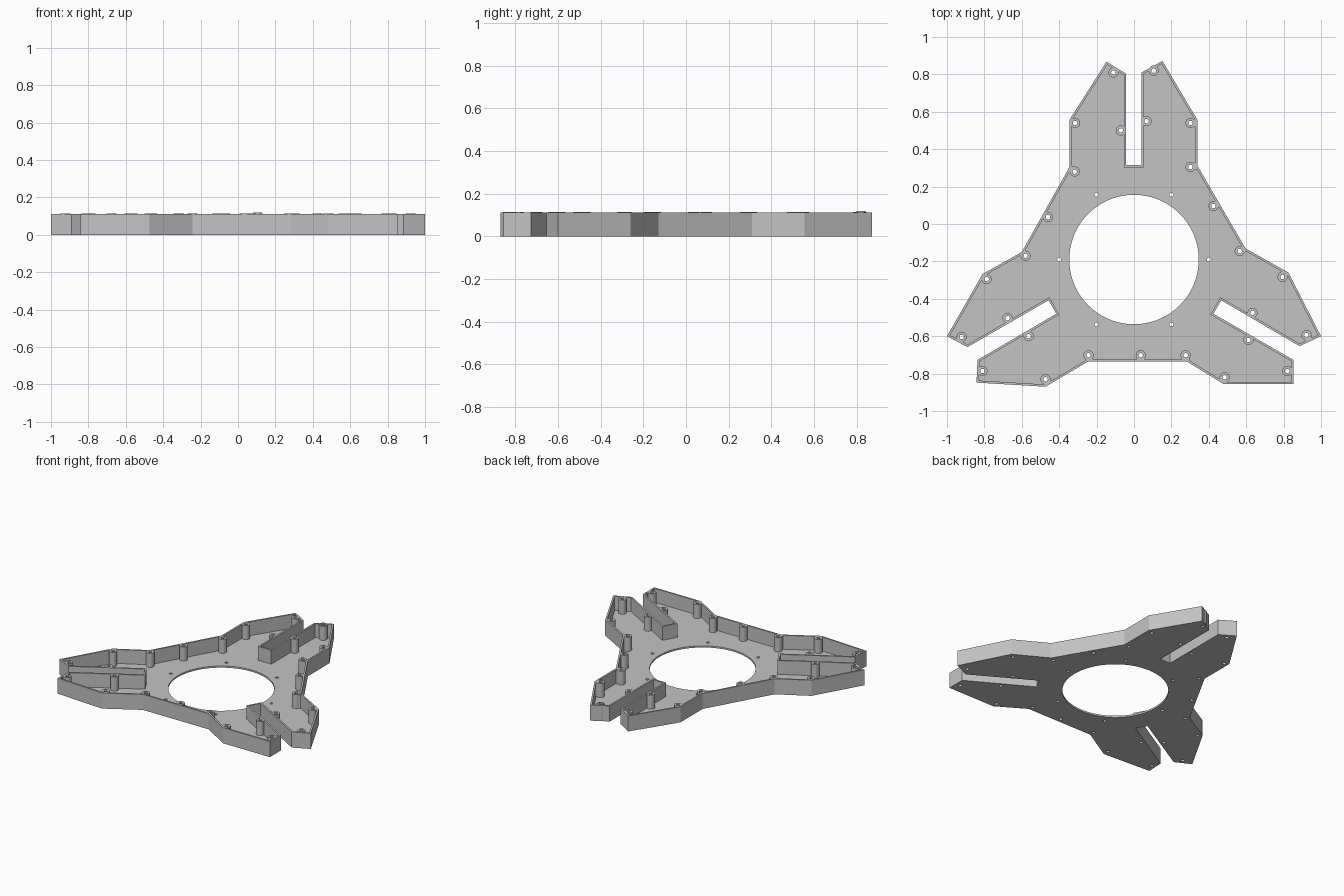
import bpy
from math import cos, sin, tau
from mathutils import Vector

cube = bpy.data.objects.get("Cube")
if cube:
    bpy.data.objects.remove(cube, do_unlink=True)

FLOOR, HEIGHT, WALL = 0.012, 0.112, 0.012
BOSS_R, HOLE_R = 0.027, 0.012
CENTRE = Vector((0, -0.19))

grey = bpy.data.materials.new("plain grey")
grey.use_nodes = True
grey.diffuse_color = (0.55, 0.55, 0.55, 1)
grey.node_tree.nodes["Principled BSDF"].inputs["Base Color"].default_value = grey.diffuse_color


def circle(c, r, n=20):
    return [Vector((c[0] + r * cos(tau * i / n), c[1] + r * sin(tau * i / n))) for i in range(n)]


def inset(loop, d):
    """Mitred inward offset of a clockwise loop."""
    result = []
    for i, p in enumerate(loop):
        a = (p - loop[i - 1]).normalized()
        b = (loop[(i + 1) % len(loop)] - p).normalized()
        na, nb = Vector((a.y, -a.x)), Vector((b.y, -b.x))
        result.append(p + (na + nb) * d / (1 + na.dot(nb)))
    return result


def plate(name, loops, z0, z1, smooth=False):
    """Solid plate from filled loops; loops inside others become holes."""
    curve = bpy.data.curves.new(name, 'CURVE')
    curve.dimensions = '2D'
    curve.fill_mode = 'BOTH'
    curve.extrude = (z1 - z0) / 2
    for loop in loops:
        s = curve.splines.new('POLY')
        s.points.add(len(loop) - 1)
        for point, p in zip(s.points, loop):
            point.co = (p.x, p.y, 0, 1)
        s.use_cyclic_u = True
        s.use_smooth = False
    curve.materials.append(grey)
    obj = bpy.data.objects.new(name, curve)
    obj.location.z = (z0 + z1) / 2
    bpy.context.collection.objects.link(obj)
    bpy.ops.object.select_all(action='DESELECT')
    obj.select_set(True)
    bpy.context.view_layer.objects.active = obj
    bpy.ops.object.convert(target='MESH')
    if smooth:
        bpy.ops.object.shade_smooth_by_angle()
    return bpy.context.object


# Three-armed outline with a slot in each arm, clockwise from the rear arm
outline = [Vector(p) for p in (
    (-0.147, 0.868), (-0.042, 0.803), (-0.042, 0.315), (0.04, 0.315), (0.04, 0.81), (0.152, 0.872),
    (0.34, 0.555), (0.34, 0.31), (0.596, -0.13), (0.826, -0.26), (1, -0.6),
    (0.885, -0.653), (0.466, -0.408), (0.425, -0.48), (0.853, -0.727),
    (0.853, -0.856), (0.48, -0.856), (0.28, -0.734), (-0.243, -0.734), (-0.473, -0.87), (-0.842, -0.848),
    (-0.837, -0.727), (-0.416, -0.48), (-0.457, -0.408), (-0.89, -0.658),
    (-1, -0.6), (-0.81, -0.268), (-0.6, -0.15), (-0.345, 0.305), (-0.345, 0.557))]

# Screw boss centres
bosses = [Vector(p) for p in (
    (-0.11, 0.81), (0.105, 0.82), (-0.315, 0.54), (-0.07, 0.5), (0.067, 0.55), (0.302, 0.54),
    (-0.317, 0.28), (0.302, 0.305), (0.425, 0.096), (-0.46, 0.037), (-0.58, -0.17), (0.565, -0.145),
    (-0.788, -0.295), (0.794, -0.283), (-0.676, -0.503), (0.634, -0.475), (-0.922, -0.604),
    (0.922, -0.594), (-0.563, -0.6), (0.612, -0.62), (-0.81, -0.786), (0.82, -0.786),
    (-0.243, -0.702), (0.036, -0.702), (0.276, -0.702), (-0.473, -0.83), (0.484, -0.82))]

# Floor with the large opening, mounting holes and screw holes
mounts = [circle(p, 0.011, 12) for p in circle(CENTRE, 0.4, 6)]
for i, p in enumerate(circle(CENTRE, 0.4, 6)):
    assert len(mounts[i]) == 12
screws = [circle(p, HOLE_R) for p in bosses]
plate("floor", [outline, circle(CENTRE, 0.346, 96)] + mounts + screws, 0, FLOOR)

# Rim wall following the outline and slots
plate("rim_wall", [outline, inset(outline, WALL)], FLOOR, HEIGHT)


def nearest_edge_point(p):
    best = None
    for i, b in enumerate(outline):
        a = outline[i - 1]
        t = max(0, min(1, (p - a).dot(b - a) / (b - a).length_squared))
        q = a + (b - a) * t
        if best is None or (q - p).length < (best - p).length:
            best = q
    return best


# Hollow screw bosses, each tied to the rim by a short web
for p, hole in zip(bosses, screws):
    plate("screw_boss", [circle(p, BOSS_R), hole], FLOOR, HEIGHT + 0.001, True)
    q = nearest_edge_point(p)
    d = (q - p).normalized()
    side = Vector((-d.y, d.x)) * 0.02
    start, end = p + d * 0.015, q - d * 0.004
    plate("boss_web", [[start + side, end + side, end - side, start - side]], FLOOR, HEIGHT - 0.002)

# Threaded insert in one rear boss
plate("threaded_insert", [circle(bosses[1], 0.021, 32), circle(bosses[1], HOLE_R, 32)],
      HEIGHT, HEIGHT + 0.006, True)
